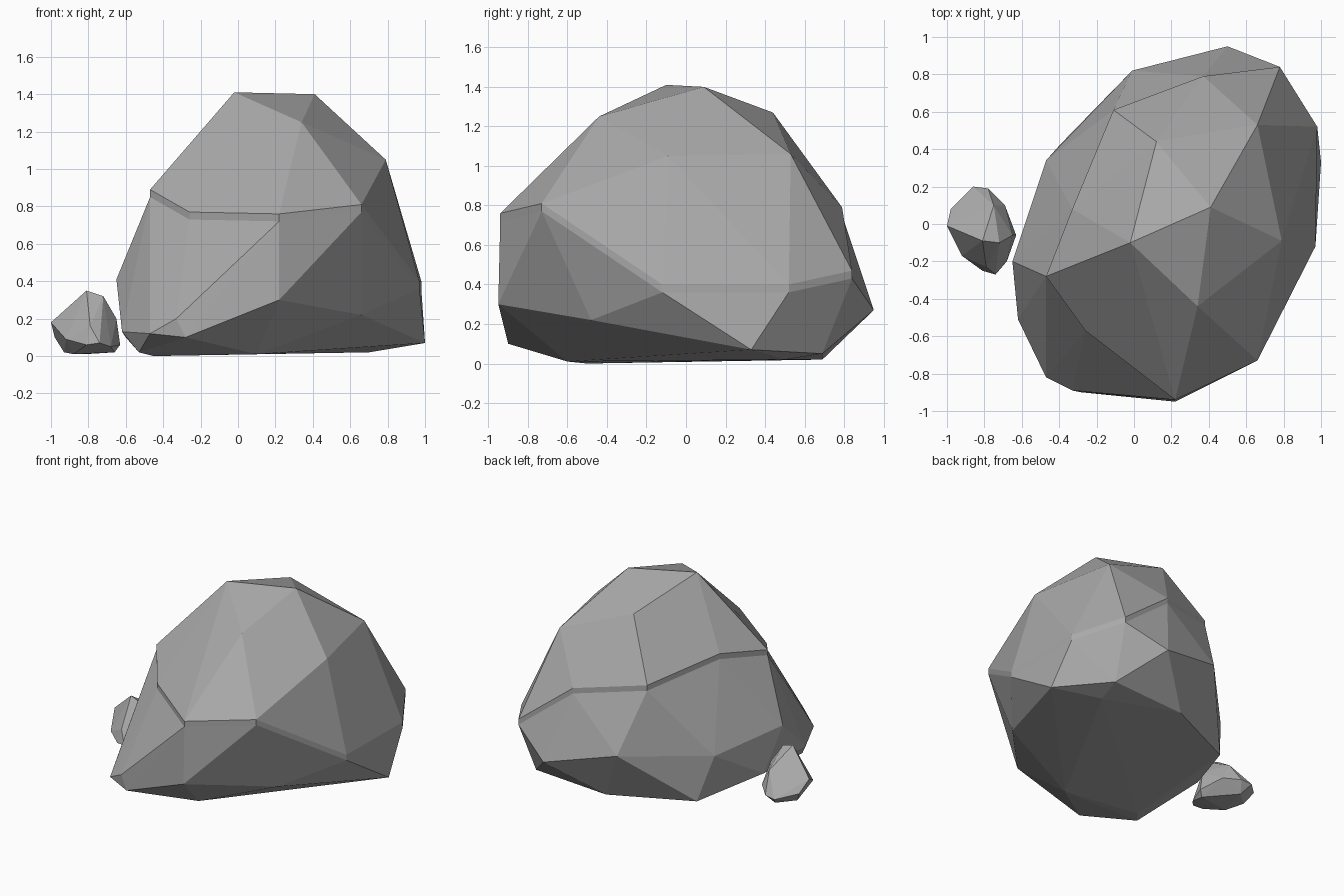
import bpy
import bmesh
from mathutils import Vector

cube = bpy.data.objects.get("Cube")
if cube:
    bpy.data.objects.remove(cube, do_unlink=True)


def make_material(name, level):
    material = bpy.data.materials.new(name)
    material.use_nodes = True
    colour = (level, level, level, 1)
    material.diffuse_color = colour
    material.node_tree.nodes["Principled BSDF"].inputs["Base Color"].default_value = colour
    return material


def chiselled_stone(name, corners, material):
    """Wrap flat facets around a handful of corner points."""
    bm = bmesh.new()
    for corner in corners:
        bm.verts.new(corner)
    wrapped = bmesh.ops.convex_hull(bm, input=bm.verts)
    unused = [item for item in wrapped["geom_interior"] if isinstance(item, bmesh.types.BMVert)]
    bmesh.ops.delete(bm, geom=unused, context="VERTS")
    bmesh.ops.recalc_face_normals(bm, faces=bm.faces)
    mesh = bpy.data.meshes.new(name)
    bm.to_mesh(mesh)
    bm.free()
    mesh.materials.append(material)
    stone = bpy.data.objects.new(name, mesh)
    bpy.context.collection.objects.link(stone)
    return stone


def lowered(corners, drop):
    return [Vector(corner) - Vector((0, 0, drop)) for corner in corners]


grey = make_material("stone grey", 0.4)

# Crown of the boulder
crown = [
    (-.02, -.1, 1.41), (.41, .09, 1.4), (.34, -.44, 1.25),
    (.79, -.09, 1.05), (.66, .53, 1.06), (.12, .44, 1.27),
]

# Ledge running around the boulder, with a thin upright step under it
ledge = [
    (.66, -.73, .81), (.22, -.94, .76), (-.26, -.57, .77),
    (-.47, -.28, .89), (-.33, .08, .96), (-.11, .61, .87),
    (.37, .79, .79), (.78, .84, .47), (.98, .52, .4), (.97, -.12, .4),
]
step = lowered(ledge, .04)

# Belly and underside of the boulder
belly = [
    (.22, -.95, .3), (.66, -.48, .22), (1, .33, .07), (.5, .95, .27),
    (-.01, .82, .4), (-.47, .34, .34), (-.65, -.2, .41), (-.62, -.51, .13),
    (-.47, -.82, .12), (-.33, -.89, .2), (-.28, -.9, .1),
]
underside = [
    (-.53, -.6, .02), (-.45, -.5, 0), (.1, -.6, .01), (.7, .5, .02),
    (.74, .69, .05), (.17, .69, .02), (-.39, .43, .02), (-.6, -.05, .1),
]

chiselled_stone("boulder_upper_block", crown + ledge + step, grey)
chiselled_stone("boulder_lower_block", step + belly + underside, grey)

# Small stone lying beside the boulder
pebble_top = [
    (-.81, -.09, .35), (-.72, -.1, .32), (-.89, -.05, .24),
    (-.75, .1, .22), (-.65, -.06, .2), (-.79, -.23, .16),
]
pebble_rim = [
    (-1, -.01, .18), (-.98, .08, .1), (-.86, .2, .07), (-.78, .19, .08),
    (-.69, .1, .1), (-.63, -.06, .06), (-.68, -.2, .05), (-.74, -.27, .07),
    (-.81, -.25, .06), (-.92, -.17, .09),
]
pebble_base = [
    (-.93, .03, .02), (-.88, -.1, .01), (-.66, -.08, .02), (-.82, .13, .01),
]
chiselled_stone("small_stone", pebble_top + pebble_rim + pebble_base, grey)
